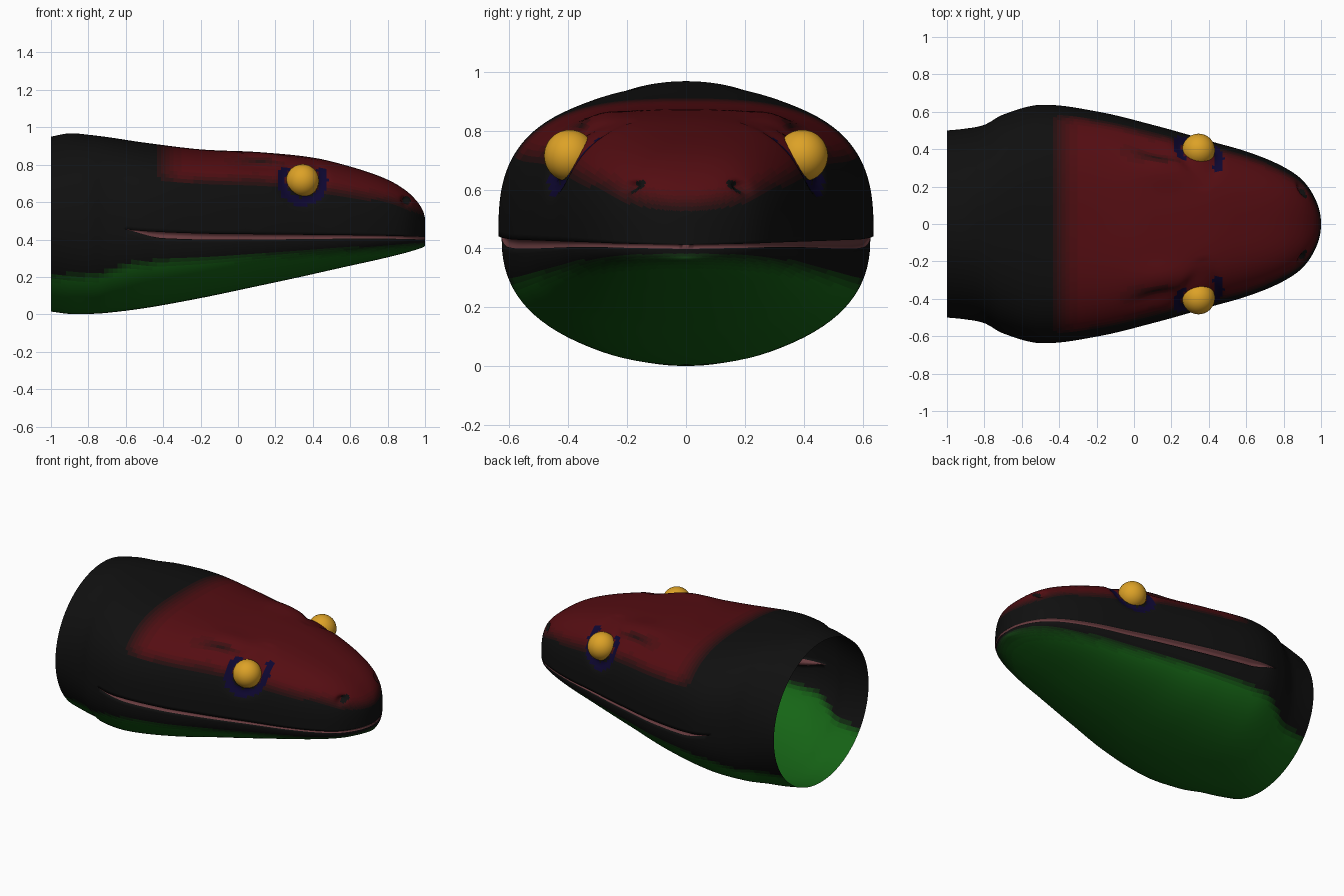
import bpy, bmesh, math
from mathutils import Vector

if "Cube" in bpy.data.objects:
    bpy.data.objects.remove(bpy.data.objects["Cube"])

# Profile stations: x -> half width, top, bottom, mouth height, upper exponent, lower exponent
STATIONS = [
    (-1.0, .500, .950, .015, .48, 2.0, 2.0),
    (-.9, .510, .968, .002, .48, 2.1, 2.1),
    (-.8, .530, .960, .002, .47, 2.3, 2.2),
    (-.7, .585, .948, .008, .465, 2.5, 2.3),
    (-.5, .637, .918, .033, .445, 2.8, 2.3),
    (-.2, .602, .882, .087, .432, 3.0, 2.3),
    (.1, .530, .868, .150, .428, 3.0, 2.2),
    (.4, .445, .838, .215, .425, 3.0, 2.2),
    (.6, .388, .790, .260, .423, 3.0, 2.2),
    (.8, .305, .720, .305, .420, 3.0, 2.2),
    (.9, .235, .660, .330, .417, 3.0, 2.2),
    (.96, .152, .600, .348, .415, 3.0, 2.2),
    (1.0, .0, .500, .368, .412, 3.0, 2.2)]
EYE = Vector((.345, .395, .715))
UPPER, LOWER, LENGTH = 72, 52, 150


def smooth(v, a, b):
    t = min(1, max(0, (v - a) / (b - a)))
    return t * t * (3 - 2 * t)


def lerp_table(table, x):
    for (x0, v0), (x1, v1) in zip(table, table[1:]):
        if x <= x1:
            return v0 + (v1 - v0) * max(0, (x - x0) / (x1 - x0))
    return table[-1][1]


def station(s):
    """Hermite interpolation of the stations over s, where x = 1 - 2 s^2."""
    ks = [math.sqrt(max(0, (1 - r[0]) / 2)) for r in STATIONS][::-1]
    rows = STATIONS[::-1]
    i = 0
    while i < len(ks) - 2 and s > ks[i + 1]:
        i += 1

    def slope(j, c):
        a, b = max(0, j - 1), min(len(ks) - 1, j + 1)
        return (rows[b][c] - rows[a][c]) / (ks[b] - ks[a])
    h = ks[i + 1] - ks[i]
    t = (s - ks[i]) / h
    return [(2*t**3 - 3*t*t + 1) * rows[i][c] + (t**3 - 2*t*t + t) * h * slope(i, c)
            + (3*t*t - 2*t**3) * rows[i + 1][c] + (t**3 - t*t) * h * slope(i + 1, c)
            for c in range(1, 7)]


def arc(w, h, n, count, z0, sign):
    """Half superellipse from one lip, over the top or under the chin, to the other."""
    pts = []
    for k in range(count + 1):
        a = math.pi * k / count
        c, s = math.cos(a), math.sin(a)
        r = (abs(c) ** n + abs(s) ** n) ** (-1 / n)
        pts.append((sign * w * r * c, z0 + sign * h * r * s))
    return pts


def sculpt(x, y, z):
    """Brow ridges, brow grooves, eye sockets and nostrils."""
    def bump(cx, cy, cz, sx, sy, sz):
        return math.exp(-((x-cx)/sx)**2 - ((abs(y)-cy)/sy)**2 - ((z-cz)/sz)**2)
    side = 1 if y > 0 else -1
    z += .022 * bump(.17, .30, .86, .16, .09, .08)
    y -= side * .035 * bump(.14, .45, .80, .13, .10, .025)
    d = math.hypot(x - EYE.x, z - EYE.z)
    if abs(y) > .2 and x > 0:
        y -= side * .022 * math.exp(-((d - .10) / .03) ** 2)
    pit = bump(.90, .20, .61, .022, .04, .022)
    return x - .02 * pit, y - side * .03 * pit, z


def shade(a, b, t):
    return tuple(p + (q - p) * t for p, q in zip(a, b))


mats = {}


def material(name, rgb):
    if name not in mats:
        m = bpy.data.materials.new(name)
        m.diffuse_color = (*rgb, 1)
        m.use_nodes = True
        m.node_tree.nodes["Principled BSDF"].inputs["Base Color"].default_value = m.diffuse_color
        mats[name] = m
    return mats[name]


BLACK, RED, GREEN = (.005, .005, .005), (.09, .004, .006), (.008, .13, .008)
PINK, BLUE, YELLOW = (.14, .045, .05), (.004, .002, .03), (.72, .36, .02)
STEPS = 6
palette = ([material("skin_black", BLACK)]
           + [material(f"skin_red_{i}", shade(BLACK, RED, i / STEPS)) for i in range(1, STEPS + 1)]
           + [material(f"skin_green_{i}", shade(BLACK, GREEN, i / STEPS)) for i in range(1, STEPS + 1)]
           + [material("mouth_pink", PINK), material("socket_blue", BLUE)])
RED_EDGE = [(-1, .72), (.1, .72), (.5, .67), (.8, .62), (1, .55)]
GREEN_EDGE = [(-1, .22), (-.75, .225), (-.6, .28), (-.4, .30), (0, .325), (.6, .36), (1, .385)]


def skin_index(p):
    d = math.hypot(p.x - EYE.x, p.z - EYE.z)
    if abs(p.y) > .2 and .09 < d < .135 and p.z < .78:
        return len(palette) - 1
    if math.hypot(p.x - .9, p.z - .61) < .022:
        return 0
    edge = lerp_table(RED_EDGE, p.x)
    red = smooth(p.x, -.47, -.27) * smooth(p.z, edge - .04, edge + .05)
    if abs(p.y) > .33:
        red *= 1 - .8 * math.exp(-((p.x - .12) / .13) ** 2 - ((p.z - .82) / .022) ** 2)
    edge = lerp_table(GREEN_EDGE, p.x)
    green = 1 - smooth(p.z, edge - .06, edge + .01)
    if green > red:
        k = round(green * STEPS)
        return STEPS + k if k else 0
    return round(red * STEPS)


# Head shell, open at the neck, with a shallow mouth groove between the jaws
bm = bmesh.new()
rings = []
for i in range(LENGTH + 1):
    s = i / LENGTH
    x = 1 - 2 * s * s
    w, top, bot, zm, nu, nl = station(s)
    w = max(w, 0)
    f = smooth(x, -.62, -.40)
    gap = f * (.014 + .018 * smooth(x, 1, -.3))
    upper = arc(w, top - zm, nu, UPPER, zm, 1)
    lw, lz, inner = w * (1 - .035 * f), zm - gap, w * (1 - .05 * f)
    lower = arc(lw, lz - bot, nl, LOWER, lz, -1)
    ring = upper + [(-inner, zm), (-inner, lz)] + lower + [(inner, lz), (inner, zm)]
    rings.append([bm.verts.new(sculpt(x, y, z)) for y, z in ring])
count = len(rings[0])
groove = {UPPER, UPPER + 1, UPPER + 2, count - 3, count - 2, count - 1}
for a, b in zip(rings, rings[1:]):
    for k in range(count):
        j = (k + 1) % count
        face = bm.faces.new((a[k], a[j], b[j], b[k]))
        face.smooth = True
        mid = face.calc_center_median()
        face.material_index = len(palette) - 2 if k in groove and mid.x > -.6 else skin_index(mid)
bmesh.ops.remove_doubles(bm, verts=bm.verts, dist=.0004)
bmesh.ops.recalc_face_normals(bm, faces=bm.faces)
mesh = bpy.data.meshes.new("head")
bm.to_mesh(mesh)
bm.free()
for m in palette:
    mesh.materials.append(m)
bpy.context.collection.objects.link(bpy.data.objects.new("head", mesh))

# Eyes
for name, side in (("left_eye", 1), ("right_eye", -1)):
    bpy.ops.mesh.primitive_uv_sphere_add(segments=32, ring_count=20, radius=.088,
                                         location=(EYE.x, side * EYE.y, EYE.z))
    eye = bpy.context.object
    eye.name = name
    bpy.ops.object.shade_smooth()
    eye.data.materials.append(material("eye_yellow", YELLOW))
